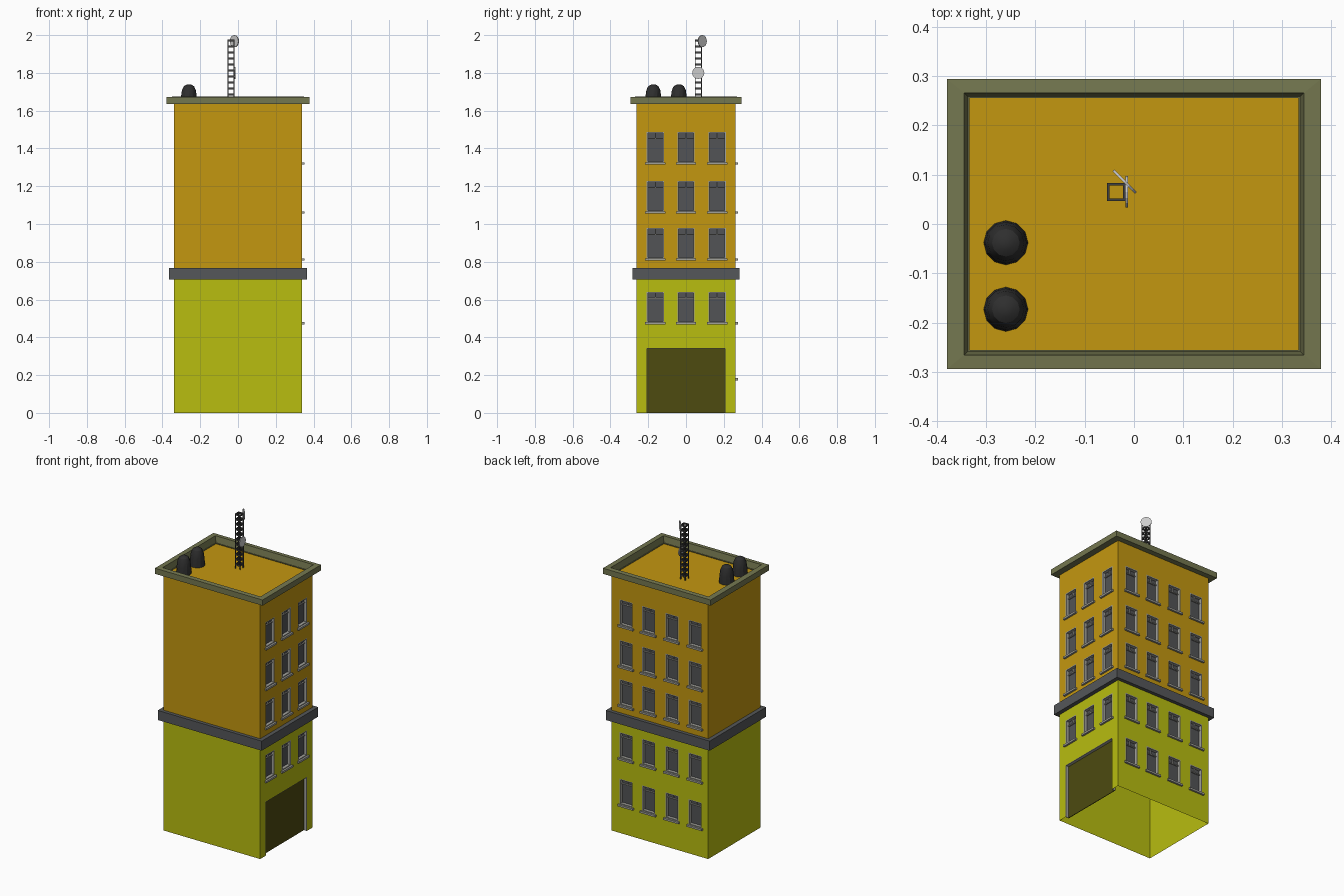
import bpy, bmesh, math
from mathutils import Vector, Matrix

if "Cube" in bpy.data.objects:
    bpy.data.objects.remove(bpy.data.objects["Cube"])

HX, HY = 0.34, 0.262           # half size of the building
SPLIT, TOP, DECK = 0.735, 1.638, 1.628
Z = Vector((0, 0, 1))


def mat(name, r, g, b):
    m = bpy.data.materials.new(name)
    m.diffuse_color = (r, g, b, 1)
    m.use_nodes = True
    m.node_tree.nodes["Principled BSDF"].inputs["Base Color"].default_value = m.diffuse_color
    return m


ORANGE = mat("orange_wall", 0.55, 0.31, 0.005)
LIME = mat("lime_wall", 0.48, 0.51, 0.005)
OLIVE = mat("dark_olive", 0.075, 0.069, 0.005)
BAND = mat("band_grey", 0.09, 0.095, 0.10)
STONE = mat("parapet_green_grey", 0.175, 0.185, 0.08)
BLACK = mat("tank_black", 0.028, 0.028, 0.028)
STEEL = mat("mast_grey", 0.05, 0.05, 0.05)
GLASS = mat("window_glass", 0.085, 0.088, 0.092)
FRAME = mat("window_frame", 0.36, 0.36, 0.33)


def finish(bm, name, material=None, smooth=False):
    me = bpy.data.meshes.new(name)
    bm.to_mesh(me)
    bm.free()
    ob = bpy.data.objects.new(name, me)
    bpy.context.collection.objects.link(ob)
    if material:
        me.materials.append(material)
    if smooth:
        bpy.context.view_layer.objects.active = ob
        ob.select_set(True)
        bpy.ops.object.shade_smooth_by_angle(angle=math.radians(28))
        ob.select_set(False)
    return ob


def box(bm, a, b):
    """Box between two opposite corners."""
    a, b = Vector(a), Vector(b)
    size = [abs(p - q) for p, q in zip(a, b)]
    bmesh.ops.create_cube(bm, size=1, matrix=Matrix.Translation((a + b) / 2) @ Matrix.Diagonal((*size, 1)))


def rect_ring(name, section, material):
    """Closed rectangular ring; section is a loop of (half x, half y, z)."""
    bm = bmesh.new()
    loops = [[bm.verts.new((sx * x, sy * y, z)) for sx, sy in ((1, 1), (-1, 1), (-1, -1), (1, -1))]
             for x, y, z in section]
    for i, lo in enumerate(loops):
        hi = loops[(i + 1) % len(loops)]
        for k in range(4):
            j = (k + 1) % 4
            bm.faces.new((lo[k], lo[j], hi[j], hi[k]))
    bmesh.ops.recalc_face_normals(bm, faces=bm.faces)
    return finish(bm, name, material)


def placer(normal, dist):
    """Maps (across, up, outward) on one side of the building to world space."""
    n = Vector(normal)
    t = Z.cross(n)
    return lambda u, v, d=0.0: n * (dist + d) + t * u + Z * v


RIGHT, BACK = placer((1, 0, 0), HX), placer((0, 1, 0), HY)
LEFT, FRONT = placer((-1, 0, 0), HX), placer((0, -1, 0), HY)

# Window layout: openings as (u0, u1, v0, v1)
W, H = 0.092, 0.162
UPPER, LOWER = (1.325, 1.066, 0.817), (0.479,)
RIGHT_U, BACK_U = (-0.162, 0.0, 0.165), (-0.238, -0.08, 0.085, 0.248)
DOOR = (-0.209, 0.209, 0.0, 0.344)


def openings(cols, rows):
    return [(u - W / 2, u + W / 2, v, v + H) for v in rows for u in cols]


def wall(bm, place, half, z0, z1, holes=()):
    """Flat wall of quads, leaving out the openings."""
    us = sorted({-half, half, *(h[0] for h in holes), *(h[1] for h in holes)})
    vs = sorted({z0, z1, *(h[2] for h in holes), *(h[3] for h in holes)})
    for u0, u1 in zip(us, us[1:]):
        for v0, v1 in zip(vs, vs[1:]):
            u, v = (u0 + u1) / 2, (v0 + v1) / 2
            if not any(h[0] < u < h[1] and h[2] < v < h[3] for h in holes):
                bm.faces.new([bm.verts.new(place(*p)) for p in ((u0, v0), (u1, v0), (u1, v1), (u0, v1))])


# Lower and upper storeys, open underneath
for name, z0, z1, rows_r, rows_b, extra, material in (
        ("lower_walls", 0.0, SPLIT, LOWER, LOWER + (0.183,), [DOOR], LIME),
        ("upper_walls", SPLIT, TOP, UPPER, UPPER, [], ORANGE)):
    bm = bmesh.new()
    wall(bm, RIGHT, HY, z0, z1, openings(RIGHT_U, rows_r) + extra)
    wall(bm, BACK, HX, z0, z1, openings(BACK_U, rows_b))
    wall(bm, LEFT, HY, z0, z1)
    wall(bm, FRONT, HX, z0, z1)
    bmesh.ops.remove_doubles(bm, verts=bm.verts, dist=1e-5)
    finish(bm, name, material)

# Windows: glass, recessed frame with transom and short mullion, sill
for side, place, holes in (("right", RIGHT, openings(RIGHT_U, UPPER + LOWER)),
                           ("back", BACK, openings(BACK_U, UPPER + LOWER + (0.183,)))):
    glass, frame, sill = bmesh.new(), bmesh.new(), bmesh.new()
    for u0, u1, v0, v1 in holes:
        t, um, vt = 0.006, (u0 + u1) / 2, v1 - 0.034
        box(glass, place(u0, v0, -0.024), place(u1, v1, -0.02))
        for a, b, c, d, out in ((u0, u0 + t, v0, v1, 0), (u1 - t, u1, v0, v1, 0),
                                (u0 + t, u1 - t, v1 - t, v1, 0), (u0 + t, u1 - t, v0, v0 + t, 0),
                                (u0 + t, u1 - t, vt - 0.003, vt + 0.003, -0.012),
                                (um - 0.003, um + 0.003, vt + 0.003, v1 - t, -0.012)):
            box(frame, place(a, c, -0.02), place(b, d, out))
        box(sill, place(u0 - 0.008, v0 - 0.011, -0.005), place(u1 + 0.008, v0 + 0.001, 0.012))
    finish(glass, side + "_window_glass", GLASS)
    finish(frame, side + "_window_frames", FRAME)
    finish(sill, side + "_window_sills", FRAME)

# Wide garage door set back in its opening
u0, u1, v0, v1 = DOOR
bm = bmesh.new()
box(bm, RIGHT(u0, v0, -0.024), RIGHT(u1, v1, -0.02))
finish(bm, "garage_door", OLIVE)
bm = bmesh.new()
for a, b, c in ((u0, u0 + 0.003, v0), (u1 - 0.003, u1, v0), (u0, u1, v1 - 0.003)):
    box(bm, RIGHT(a, c, -0.02), RIGHT(b, v1, 0))
finish(bm, "garage_door_jambs", FRAME)

# Band between storeys, parapet and roof deck
rect_ring("storey_band", [(HX, HY, 0.705), (0.366, 0.284, 0.705), (0.366, 0.284, 0.766), (HX, HY, 0.766)], BAND)
rect_ring("parapet", [(0.334, 0.256, 1.626), (0.334, 0.256, 1.634), (0.379, 0.294, 1.636),
                      (0.379, 0.294, 1.672), (0.345, 0.266, 1.674), (0.336, 0.258, DECK)][1:], STONE)
bm = bmesh.new()
bm.faces.new([bm.verts.new((x, y, DECK)) for x, y in ((-HX, -HY), (HX, -HY), (HX, HY), (-HX, HY))])
finish(bm, "roof_deck", ORANGE)

# Two domed roof tanks, turned from a profile
for i, y in enumerate((-0.038, -0.173)):
    bm = bmesh.new()
    prof = ((0, DECK), (0.045, DECK), (0.042, 1.672), (0.037, 1.708), (0.028, 1.728), (0.015, 1.737), (0, 1.739))
    vs = [bm.verts.new((r, 0, z)) for r, z in prof]
    es = [bm.edges.new(p) for p in zip(vs, vs[1:])]
    bmesh.ops.spin(bm, geom=vs + es, cent=(0, 0, 0), axis=Z, angle=math.tau, steps=12)
    bmesh.ops.remove_doubles(bm, verts=bm.verts, dist=1e-5)
    bmesh.ops.recalc_face_normals(bm, faces=bm.faces)
    finish(bm, f"roof_tank_{i + 1}", BLACK, smooth=True).location = (-0.26, y, 0)

# Lattice mast: four legs and rungs all round
MX, MY, R, T = -0.036, 0.065, 0.0185, 0.005
bm = bmesh.new()
for sx in (-1, 1):
    for sy in (-1, 1):
        x, y = MX + sx * R, MY + sy * R
        box(bm, (x, y, DECK), (x - sx * T, y - sy * T, 1.976))
for k in range(11):
    z = 1.648 + 0.0318 * k
    for s in (-1, 1):
        box(bm, (MX - R + T, MY + s * R, z), (MX + R - T, MY + s * (R - T), z + 0.01))
        box(bm, (MX + s * R, MY - R + T, z), (MX + s * (R - T), MY + R - T, z + 0.01))
finish(bm, "mast", STEEL)

# Two thin round dishes fixed to the mast
for name, loc, turn in (("upper_dish", (-0.019, 0.086, 1.968), 45), ("lower_dish", (-0.015, 0.065, 1.8), 0)):
    bm = bmesh.new()
    bmesh.ops.create_cone(bm, cap_ends=True, segments=16, radius1=0.032, radius2=0.032, depth=0.005,
                          matrix=Matrix.Translation(loc) @ Matrix.Rotation(math.radians(turn), 4, 'Z')
                          @ Matrix.Rotation(math.pi / 2, 4, 'Y'))
    finish(bm, name)
